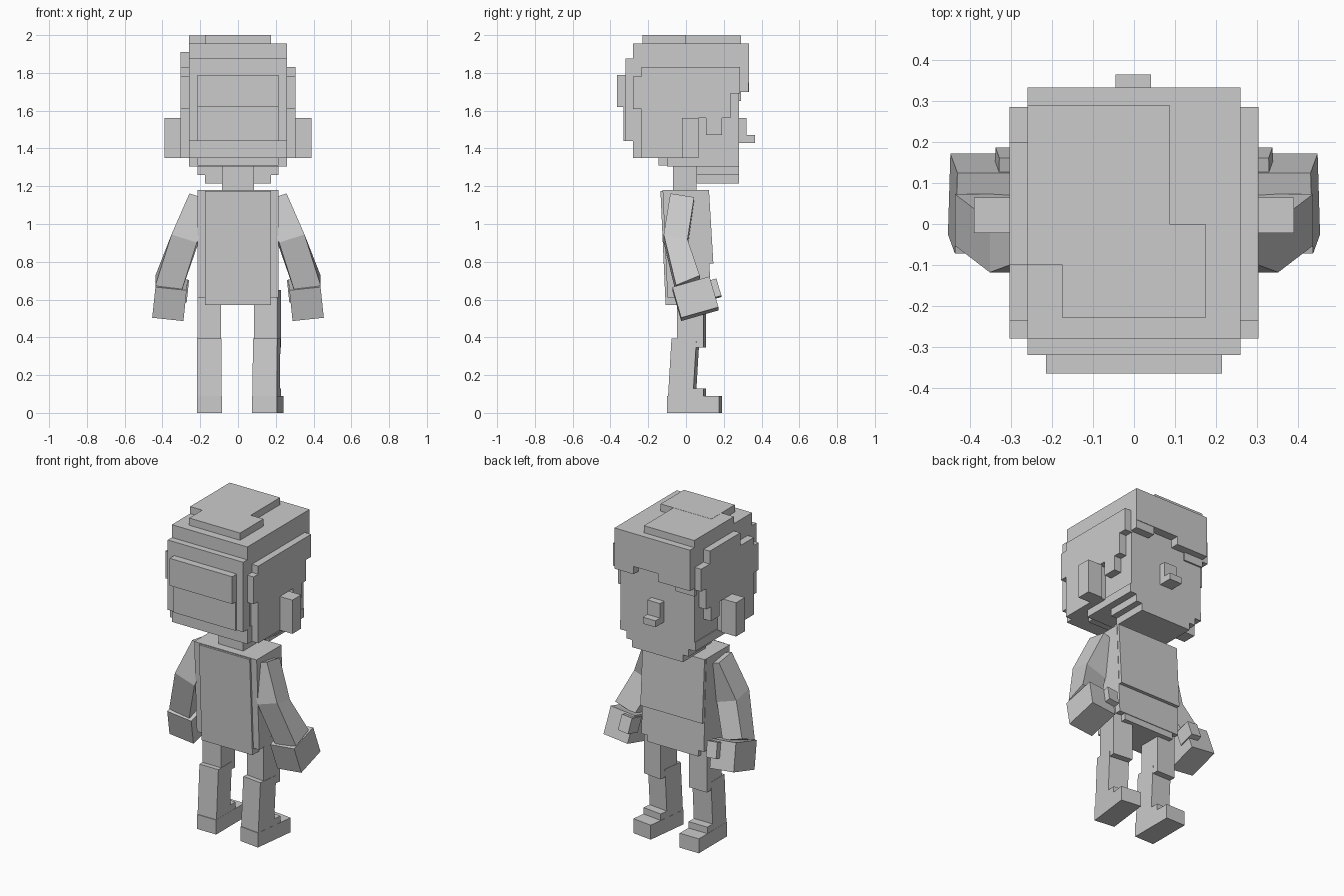
import bpy, bmesh, math
from mathutils import Matrix, Vector

old = bpy.data.objects.get("Cube")
if old:
    bpy.data.objects.remove(old, do_unlink=True)

grey = bpy.data.materials.new("plain_grey")
grey.use_nodes = True
COLOR = (0.6, 0.6, 0.6, 1)
grey.diffuse_color = COLOR
grey.node_tree.nodes["Principled BSDF"].inputs["Base Color"].default_value = COLOR


def finish(name, bm):
    bmesh.ops.recalc_face_normals(bm, faces=bm.faces)
    mesh = bpy.data.meshes.new(name)
    bm.to_mesh(mesh)
    bm.free()
    mesh.materials.append(grey)
    obj = bpy.data.objects.new(name, mesh)
    bpy.context.collection.objects.link(obj)
    return obj


def add_box(bm, x, y, z, lean=0.0):
    """Box from (low, high) ranges; lean shears y along height."""
    mid = [(a + b) / 2 for a, b in (x, y, z)]
    size = [b - a for a, b in (x, y, z)]
    mat = Matrix.Translation(mid) @ Matrix.Diagonal((*size, 1))
    new = bmesh.ops.create_cube(bm, size=1, matrix=mat)["verts"]
    for v in new:
        v.co.y += lean * (v.co.z - z[0])


def boxes(name, parts):
    bm = bmesh.new()
    for p in parts:
        add_box(bm, *p)
    return finish(name, bm)


def sym(w):
    return (-w, w)


def side(s, a, b):
    return tuple(sorted((s * a, s * b)))


# Skull and stepped jaw
boxes("head", [
    (sym(.255), (-.27, .28), (1.35, 1.93)),
    (sym(.26), (-.1, .28), (1.305, 1.36)),
    (sym(.215), (.055, .28), (1.26, 1.32)),
    (sym(.175), (.055, .28), (1.215, 1.27)),
    (sym(.215), (-.145, .06), (1.31, 1.36)),
])
boxes("nose", [
    ((-.045, .042), (.27, .32), (1.43, 1.56)),
    ((-.045, .042), (.31, .365), (1.43, 1.47)),
])
boxes("neck", [(sym(.085), (-.07, .055), (1.15, 1.33))])

# Crown, fringe and layered back hair
boxes("crown_hair", [
    (sym(.26), (-.28, .29), (1.78, 1.955)),
    (sym(.175), (-.23, 0), (1.95, 2)),
    ((-.26, .087), (-.1, .29), (1.95, 1.999)),
])
boxes("fringe", [
    (sym(.26), (.27, .333), (1.75, 1.955)),
    ((-.26, -.04), (.27, .333), (1.70, 1.76)),
    ((.13, .26), (.27, .33), (1.70, 1.76)),
    ((-.26, -.13), (.27, .29), (1.65, 1.71)),
])
boxes("back_hair", [
    (sym(.26), (-.32, -.26), (1.44, 1.875)),
    (sym(.215), (-.365, -.3), (1.62, 1.79)),
    (sym(.215), (-.33, -.3), (1.44, 1.63)),
    (sym(.26), (-.28, -.1), (1.35, 1.45)),
])

for s, label in ((1, "left"), (-1, "right")):
    wide = side(s, .25, .304)
    # Side hair steps around the ear
    parts = [
        (wide, (-.235, .285), (1.69, 1.83)),
        (wide, (-.28, .235), (1.61, 1.78)),
        (wide, (-.235, .235), (1.56, 1.65)),
        (wide, (-.235, .055), (1.35, 1.57)),
        (wide, (.105, .19), (1.47, 1.57)),
    ]
    if s < 0:
        parts.append((wide, (-.1, .2), (1.8, 1.91)))
    boxes(label + "_side_hair", parts)
    boxes(label + "_ear", [(side(s, .29, .39), (-.022, .065), (1.35, 1.56))])

    # Arm lofted through shoulder, elbow and wrist sections
    bm = bmesh.new()
    rings = []
    for center, tilt in (((.19, -.02, 1.13), -.01),
                         ((.285, -.055, .91), -.013),
                         ((.37, .01, .68), .026)):
        ring = []
        for a, b in ((-1, -1), (1, -1), (1, 1), (-1, 1)):
            off = Vector((a * .067, b * .063, -a * -.022 + b * tilt))
            p = Vector(center) + off
            p.x *= s
            ring.append(bm.verts.new(p))
        rings.append(ring)
    for lo, hi in zip(rings, rings[1:]):
        for i in range(4):
            j = (i + 1) % 4
            bm.faces.new((lo[i], lo[j], hi[j], hi[i]))
    bm.faces.new(rings[0])
    bm.faces.new(rings[-1])
    finish(label + "_arm", bm)

    # Hand with an inner thumb, tipped up at the front
    hand = boxes(label + "_hand", [
        (sym(.083), (-.105, .1), (-.085, .085)),
        (side(s, -.09, -.02), (.03, .135), (-.02, .075)),
    ])
    turn = (Matrix.Rotation(math.radians(-6 * s), 4, "Y")
            @ Matrix.Rotation(math.radians(16), 4, "X"))
    hand.data.transform(Matrix.Translation((s * .36, .052, .605)) @ turn)

    # Leg; the left one is turned a little outwards
    leg = boxes(label + "_leg", [
        (sym(.063), (-.04, .1), (.345, .65)),
        (sym(.065), (-.09, .043), (.05, .395), .06),
        (sym(.065), (-.085, .1), (.05, .13)),
        (sym(.066), (-.092, .185), (0, .09)),
    ])
    yaw = math.radians(-7 if s > 0 else 0)
    leg.data.transform(Matrix.Translation((s * .152, 0, 0))
                       @ Matrix.Rotation(yaw, 4, "Z"))

# Torso leaning slightly, with a hem below the chest panel
boxes("torso", [
    (sym(.175), (-.108, .13), (.57, 1.175), -.045),
    (sym(.215), (-.098, .132), (.61, 1.18), -.045),
])
boxes("chest_panel", [(sym(.213), (.05, .145), (.79, 1.18), -.06)])
